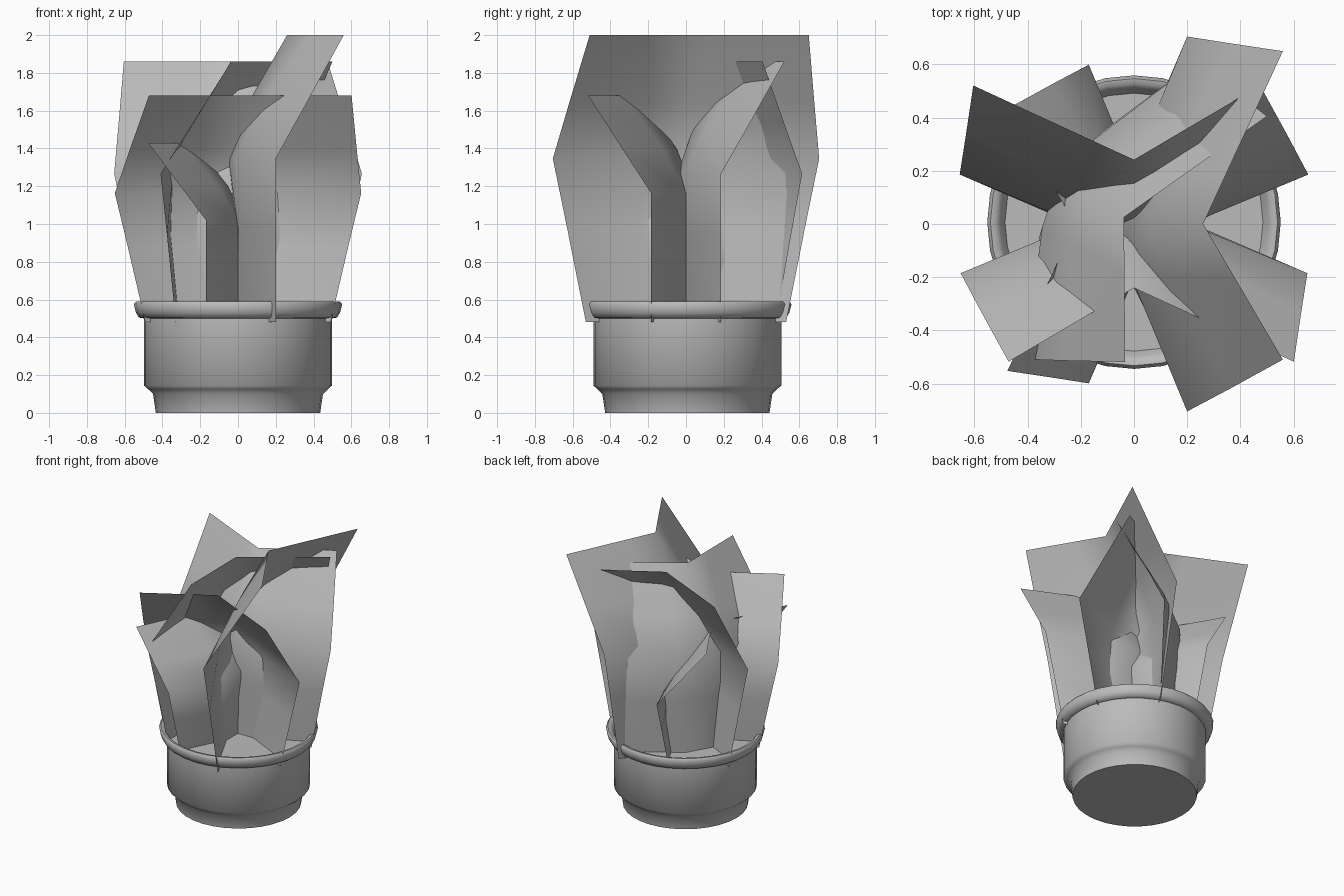
import bpy, bmesh, math
from mathutils import Matrix, Vector

cube = bpy.data.objects.get("Cube")
if cube:
    bpy.data.objects.remove(cube, do_unlink=True)

# One plain grey for everything
grey = bpy.data.materials.new("plain_grey")
grey.use_nodes = True
grey.diffuse_color = (0.5, 0.5, 0.5, 1)
bsdf = grey.node_tree.nodes["Principled BSDF"]
bsdf.inputs["Base Color"].default_value = (0.5, 0.5, 0.5, 1)
bsdf.inputs["Roughness"].default_value = 0.8


def add_object(name, bm):
    mesh = bpy.data.meshes.new(name)
    bm.to_mesh(mesh)
    bm.free()
    mesh.materials.append(grey)
    obj = bpy.data.objects.new(name, mesh)
    bpy.context.collection.objects.link(obj)
    bpy.ops.object.select_all(action='DESELECT')
    obj.select_set(True)
    bpy.context.view_layer.objects.active = obj
    bpy.ops.object.shade_smooth_by_angle(angle=math.radians(60))
    return obj


def lathe(name, profile, sides=32):
    """Spin (radius, height) points around a vertical axis."""
    centre_y = 0.007
    bm = bmesh.new()
    verts = [bm.verts.new((r, centre_y, z)) for r, z in profile]
    edges = [bm.edges.new(pair) for pair in zip(verts, verts[1:])]
    bmesh.ops.spin(bm, geom=verts + edges, cent=(0, centre_y, 0), axis=(0, 0, 1),
                   angle=math.tau, steps=sides)
    bmesh.ops.remove_doubles(bm, verts=bm.verts, dist=0.0005)
    bmesh.ops.recalc_face_normals(bm, faces=bm.faces)
    return add_object(name, bm)


# Pot with a narrow foot and a rolled rim, filled with soil
lathe("pot", [(0, 0), (0.435, 0), (0.45, 0.1), (0.475, 0.125), (0.498, 0.145),
              (0.498, 0.5), (0.525, 0.505), (0.54, 0.53), (0.552, 0.575),
              (0.54, 0.59), (0.52, 0.587), (0.505, 0.57), (0.485, 0.53)])
lathe("soil", [(0, 0.53), (0.49, 0.53)])

# Leaf rows: height fraction, then (bend, sideways) from near edge to far edge
LEAF_ROWS = [
    (0.0, [(0.2, -0.53), (0.0, -0.13), (0.0, 0), (0.0, 0.13), (0.2, 0.53)]),
    (0.33, [(0.2, -0.63), (0.0, -0.24), (-0.01, 0), (0.0, 0.24), (0.2, 0.63)]),
    (0.57, [(0.2, -0.705), (-0.01, -0.2), (-0.05, 0), (-0.01, 0.2), (0.2, 0.705)]),
    (0.76, [(0.36, -0.62), (0.13, -0.2), (0.05, 0), (0.13, 0.2), (0.36, 0.68)]),
    (1.0, [(0.56, -0.51), (0.378, -0.2), (0.26, 0), (0.352, 0.2), (0.56, 0.65)]),
]
LEAF_BASE = 0.48


def leaf(name, top, width, turn, offset=(0, 0)):
    """A sheet cupped along the middle that bends outward as it rises."""
    place = (Matrix.Translation((*offset, LEAF_BASE))
             @ Matrix.Rotation(math.radians(turn), 4, 'Z'))
    bm = bmesh.new()
    rows = [[bm.verts.new(place @ Vector((u * width, v * width, t * (top - LEAF_BASE))))
             for u, v in points] for t, points in LEAF_ROWS]
    for low, high in zip(rows, rows[1:]):
        for i in range(len(low) - 1):
            bm.faces.new((low[i], low[i + 1], high[i + 1], high[i]))
    return add_object(name, bm)


# Four leaves around the middle and one leaning across them
leaf("left_leaf", 2.0, 1.0, 0)
leaf("back_leaf", 1.86, 0.93, 90)
leaf("right_leaf", 1.43, 0.85, 180)
leaf("front_leaf", 1.68, 0.925, 270)
leaf("cross_leaf", 1.86, 0.92, -30, (-0.245, 0.145))
